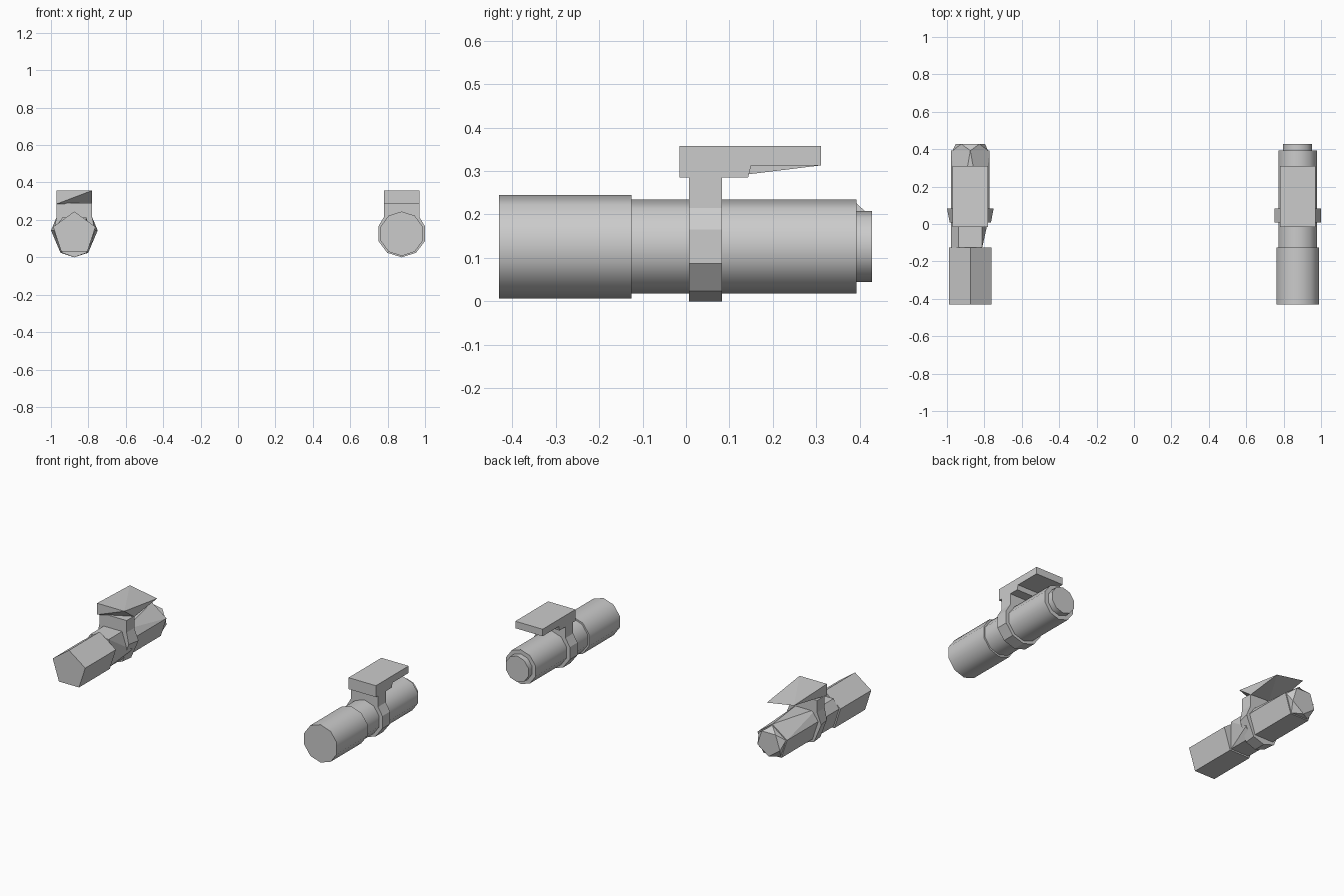
import bpy, bmesh
from math import cos, sin, radians

if "Cube" in bpy.data.objects:
    bpy.data.objects.remove(bpy.data.objects["Cube"])

CZ = 0.126          # height of the tube axis
DECAGON = [90 - 36 * i for i in range(10)]
PENTAGON = [90 - 72 * i for i in range(5)]


def finish(name, bm, cx):
    bmesh.ops.recalc_face_normals(bm, faces=bm.faces[:])
    me = bpy.data.meshes.new(name)
    bm.to_mesh(me)
    bm.free()
    ob = bpy.data.objects.new(name, me)
    ob.location.x = cx
    bpy.context.collection.objects.link(ob)
    return ob


def smooth(ob):
    bpy.ops.object.select_all(action='DESELECT')
    ob.select_set(True)
    bpy.context.view_layer.objects.active = ob
    bpy.ops.object.shade_smooth_by_angle(angle=radians(40))


def section(y, r, angles, sx=1.0):
    return [(r * sx * cos(radians(a)), y, CZ + r * sin(radians(a))) for a in angles]


def loft(name, loops, cx):
    """Join equal-length cross-sections and cap both ends."""
    bm = bmesh.new()
    rings = [[bm.verts.new(p) for p in loop] for loop in loops]
    for a, b in zip(rings, rings[1:]):
        for i in range(len(a)):
            j = (i + 1) % len(a)
            bm.faces.new((a[i], a[j], b[j], b[i]))
    bm.faces.new(rings[0])
    bm.faces.new(rings[-1])
    return finish(name, bm, cx)


def hull(name, points, cx):
    bm = bmesh.new()
    for p in points:
        bm.verts.new(p)
    res = bmesh.ops.convex_hull(bm, input=bm.verts[:])
    junk = {v for v in res['geom_interior'] if isinstance(v, bmesh.types.BMVert)}
    bmesh.ops.delete(bm, geom=list(junk), context='VERTS')
    return finish(name, bm, cx)


# --- detailed light (right) ---
X = 0.875
tube = loft("tube", [section(y, r, DECAGON) for y, r in (
    (-0.43, 0.119), (-0.125, 0.119), (-0.125, 0.108),
    (0.392, 0.108), (0.392, 0.082), (0.428, 0.082))], X)
smooth(tube)

# clamp ring with its neck
clamp_angles = [18, -18, -54, -90, -126, -162, 162]
def clamp(y):
    return ([(-0.095, y, 0.215), (-0.095, y, 0.29), (0.095, y, 0.29), (0.095, y, 0.215)]
            + section(y, 0.126, clamp_angles, 1.04))
loft("clamp", [clamp(0.007), clamp(0.083)], X)

# stepped mounting plate
plate = [(-0.015, 0.285), (-0.015, 0.357), (0.311, 0.357),
         (0.311, 0.313), (0.15, 0.313), (0.143, 0.285)]
loft("mount_plate", [[(x, y, z) for y, z in plate] for x in (-0.095, 0.095)], X)

# --- simplified light (left) ---
X = -0.875
smooth(loft("simple_head", [section(-0.43, 0.119, PENTAGON),
                            section(-0.125, 0.119, PENTAGON)], X))
hull("simple_waist", section(-0.125, 0.108, [126, 54, -54, -126, 162])
     + section(0.05, 0.108, [126, 54, -18, -54, -126, 162]), X)
hull("simple_body", section(0.04, 0.108, [126, 54, 18, -54, -126, 162])
     + section(0.392, 0.108, PENTAGON), X)
hull("simple_lens", section(0.392, 0.1, PENTAGON)
     + section(0.428, 0.082, [126, 54, -18, -90, -162]), X)

# coarse clamp, front section slightly narrower
def simple_clamp(y, sx):
    return ([(-0.095, y, 0.215), (-0.095, y, 0.29), (0.095, y, 0.29), (0.095, y, 0.215)]
            + section(y, 0.126, [8, -54, -90, -126, 172], sx))
loft("simple_clamp", [simple_clamp(0.007, 0.88), simple_clamp(0.083, 1.0)], X)

# wedge-like plate with collapsed corners
hull("simple_plate", [(-0.095, -0.015, 0.357), (0.095, -0.015, 0.357),
                      (-0.095, -0.015, 0.285), (0.095, 0.083, 0.285),
                      (0.095, 0.311, 0.313), (-0.095, 0.311, 0.345)], X)
